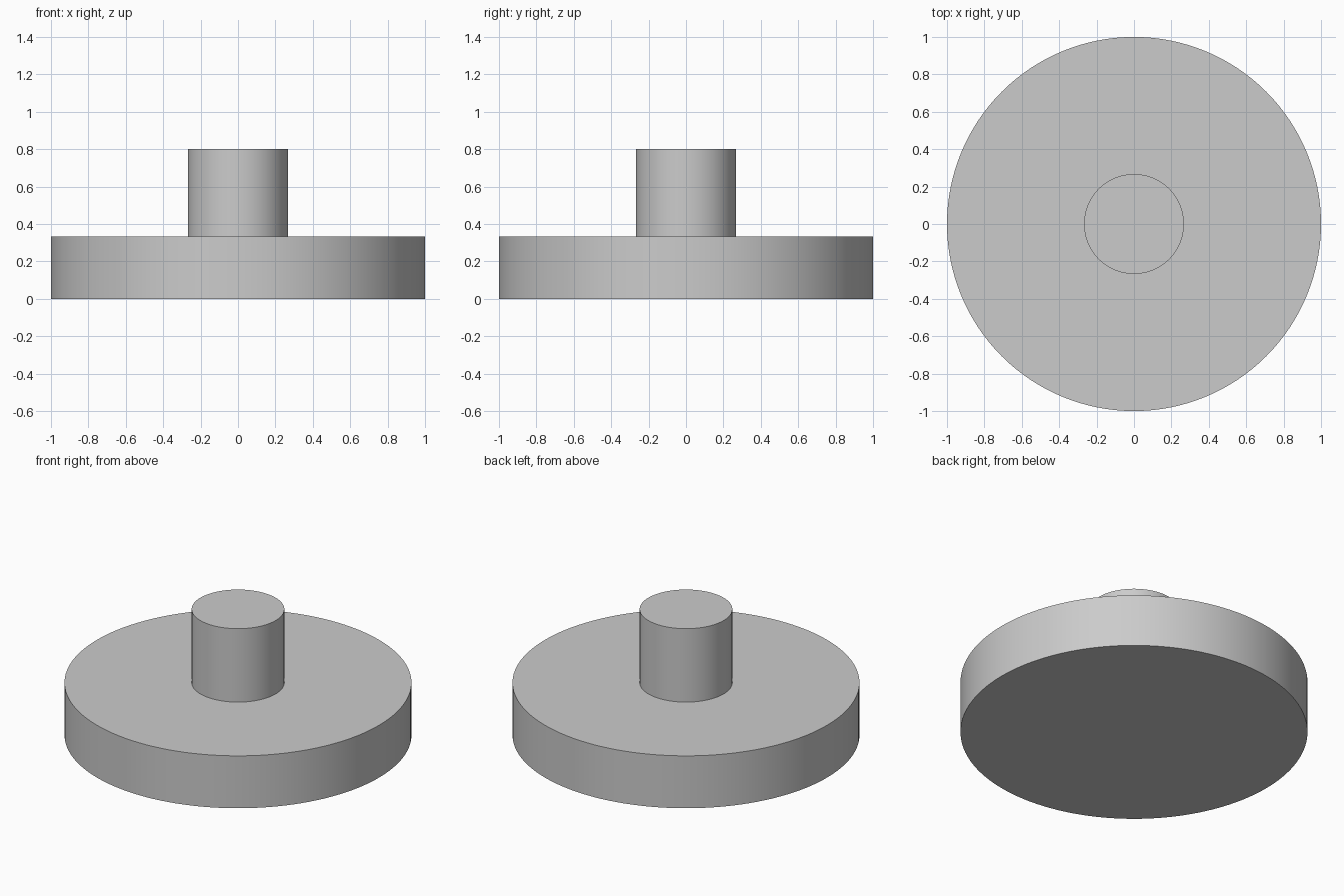
import bpy
import bmesh
from math import tau, radians
from mathutils import Vector

cube = bpy.data.objects.get("Cube")
if cube:
    bpy.data.objects.remove(cube, do_unlink=True)

DISC_RADIUS, DISC_TOP = 1.0, 0.333
POST_RADIUS, POST_TOP = 0.267, 0.8
SEGMENTS = 128

# Plain grey material
grey = bpy.data.materials.new("plain_grey")
grey.use_nodes = True
colour = (0.6, 0.6, 0.6, 1.0)
grey.diffuse_color = colour
grey.node_tree.nodes["Principled BSDF"].inputs["Base Color"].default_value = colour

# Stepped profile of the disc and its central post, turned around the z axis
profile = [(0, 0), (DISC_RADIUS, 0), (DISC_RADIUS, DISC_TOP),
           (POST_RADIUS, DISC_TOP), (POST_RADIUS, POST_TOP), (0, POST_TOP)]
bm = bmesh.new()
verts = [bm.verts.new((r, 0, z)) for r, z in profile]
edges = [bm.edges.new(pair) for pair in zip(verts, verts[1:])]
bmesh.ops.spin(bm, geom=verts + edges, cent=Vector(), axis=Vector((0, 0, 1)),
               angle=tau, steps=SEGMENTS, use_merge=True)
bmesh.ops.remove_doubles(bm, verts=bm.verts, dist=1e-4)
bmesh.ops.recalc_face_normals(bm, faces=bm.faces)

mesh = bpy.data.meshes.new("disc_with_post")
bm.to_mesh(mesh)
bm.free()
mesh.materials.append(grey)
disc_with_post = bpy.data.objects.new("disc_with_post", mesh)
bpy.context.collection.objects.link(disc_with_post)

# Smooth round sides with crisp rims
bpy.ops.object.select_all(action="DESELECT")
disc_with_post.select_set(True)
bpy.context.view_layer.objects.active = disc_with_post
bpy.ops.object.shade_smooth_by_angle(angle=radians(30))
